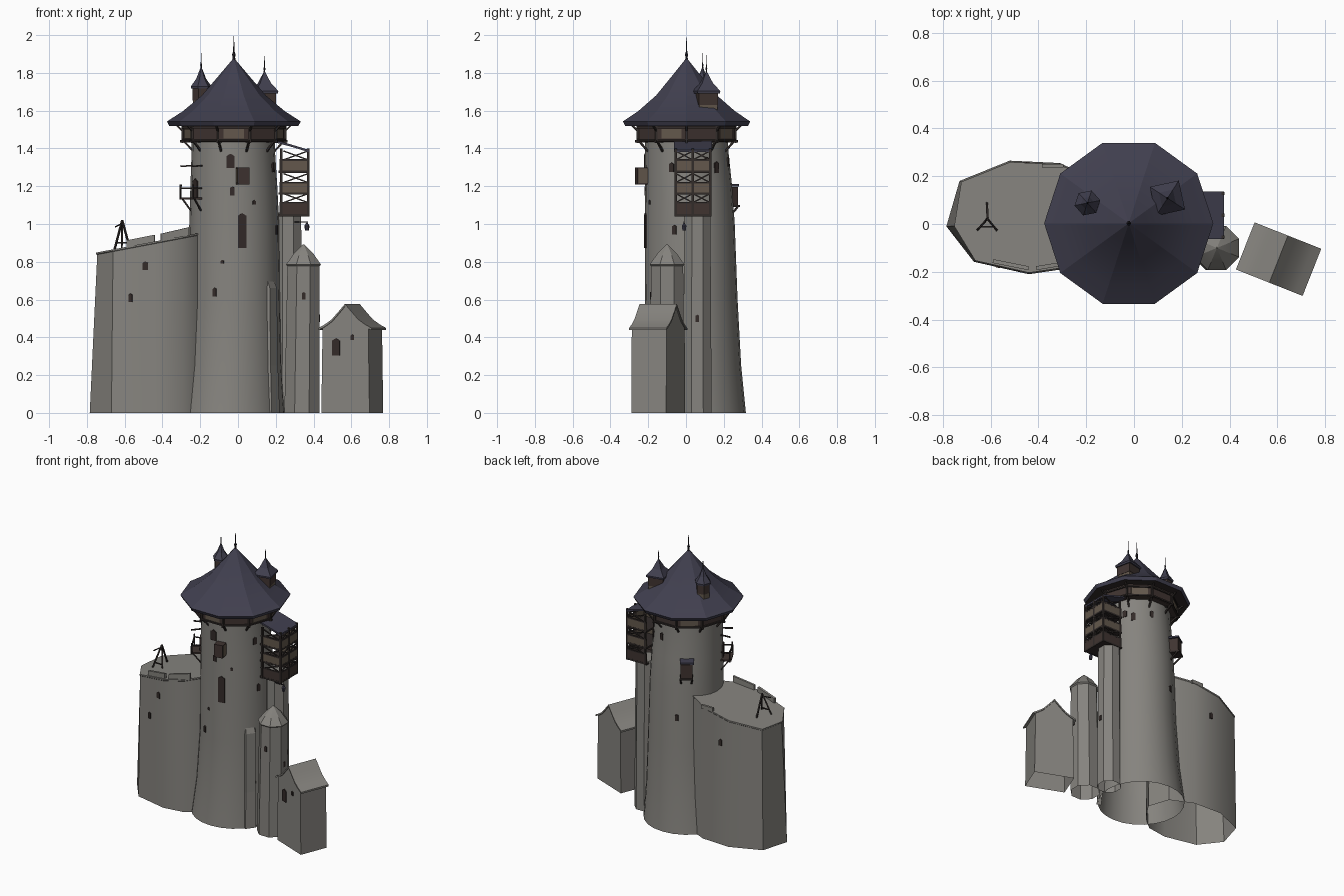
import bpy, bmesh, math
from mathutils import Vector, Matrix

if "Cube" in bpy.data.objects:
    bpy.data.objects.remove(bpy.data.objects["Cube"])

def mat(name, r, g, b):
    m = bpy.data.materials.new(name)
    m.diffuse_color = (r, g, b, 1)
    m.use_nodes = True
    m.node_tree.nodes["Principled BSDF"].inputs["Base Color"].default_value = m.diffuse_color
    return m

STONE = mat("grey stone", .238, .229, .21)
SLATE = mat("blue slate", .052, .05, .078)
DARK = mat("dark timber", .032, .025, .023)
BROWN = mat("brown timber", .05, .034, .03)
PANE = mat("window shadow", .034, .024, .022)
TAN = mat("tan planks", .125, .097, .072)
IRON = mat("dark iron", .02, .018, .024)

def finish(name, bm, m, smooth=None):
    bmesh.ops.recalc_face_normals(bm, faces=bm.faces)
    me = bpy.data.meshes.new(name)
    bm.to_mesh(me)
    bm.free()
    me.materials.append(m)
    ob = bpy.data.objects.new(name, me)
    bpy.context.collection.objects.link(ob)
    if smooth:
        bpy.context.view_layer.objects.active = ob
        ob.select_set(True)
        bpy.ops.object.shade_smooth_by_angle(angle=math.radians(smooth))
        ob.select_set(False)
    return ob

def skin(name, rings, m, smooth=None, bottom=False, top=True):
    """Join rings of points into a tube."""
    bm = bmesh.new()
    vs = [[bm.verts.new(p) for p in ring] for ring in rings]
    n = len(vs[0])
    for a, b in zip(vs, vs[1:]):
        for i in range(n):
            bm.faces.new((a[i], a[(i + 1) % n], b[(i + 1) % n], b[i]))
    if bottom:
        bm.faces.new(vs[0][::-1])
    if top:
        bm.faces.new(vs[-1])
    return finish(name, bm, m, smooth)

def lathe(name, prof, n, m, rot=0, smooth=None, **kw):
    """prof holds (centre x, centre y, radius, z)."""
    rings = [[(cx + r * math.cos(rot + math.tau * i / n), cy + r * math.sin(rot + math.tau * i / n), z)
              for i in range(n)] for cx, cy, r, z in prof]
    return skin(name, rings, m, smooth, **kw)

def prism(name, pts, depth, origin, ang, m, smooth=None):
    """Extrude an (across, up) outline along the outward direction ang."""
    o, out = Vector(origin), Vector((math.cos(ang), math.sin(ang), 0))
    side = Vector((-out.y, out.x, 0))
    rings = [[o + side * u + out * d + Vector((0, 0, v)) for u, v in pts] for d in (-depth / 2, depth / 2)]
    return skin(name, rings, m, smooth, bottom=True)

def box(name, c, size, m, ang=0):
    sx, sy, sz = (s / 2 for s in size)
    return prism(name, [(-sy, -sz), (sy, -sz), (sy, sz), (-sy, sz)], 2 * sx, c, ang, m)

def beam(name, a, b, t, m=DARK):
    a, b = Vector(a), Vector(b)
    bm = bmesh.new()
    M = Matrix.Translation((a + b) / 2) @ (b - a).to_track_quat('Z', 'Y').to_matrix().to_4x4()
    bmesh.ops.create_cube(bm, size=1, matrix=M @ Matrix.Diagonal((t, t, (b - a).length, 1)))
    return finish(name, bm, m)

def opening(name, p, ang, w, h, m=PANE):
    """Pointed window plate."""
    prism(name, [(-w/2, -h/2), (w/2, -h/2), (w/2, h/2 - w*.3), (0, h/2), (-w/2, h/2 - w*.3)], .009, p, math.radians(ang), m)

# main tower
TOWER = [(-.037, .03, .287, 0), (-.028, .03, .262, .25), (-.02, .028, .245, .6), (-.02, .02, .238, 1.0),
         (-.022, .014, .23, 1.2), (-.025, .003, .22, 1.4), (-.025, .003, .22, 1.53)]
lathe("tower", TOWER, 24, STONE, smooth=35)

def on_tower(deg, z, off=0):
    for a, b in zip(TOWER, TOWER[1:]):
        if a[3] <= z <= b[3]:
            t = (z - a[3]) / (b[3] - a[3])
            cx, cy, r = (a[i] + (b[i] - a[i]) * t for i in range(3))
    d = math.radians(deg)
    return Vector((cx + (r + off) * math.cos(d), cy + (r + off) * math.sin(d), z))

for deg, z, w, h in [(-94, 1.335, .042, .075), (-92, 1.175, .024, .048), (-80, .965, .045, .185), (-63, 1.115, .016, .022),
                     (-105, .8, .016, .02), (-115, .64, .02, .045), (43, 1.3, .03, .06), (75, 1.33, .022, .05),
                     (110, .8, .022, .045), (28, 1.33, .03, .05), (-22, 1.3, .025, .05), (-20, .97, .022, .05)]:
    opening("tower_window", on_tower(deg, z), deg, w, h)

# buttress on the front right, following the tower's curve
skin("buttress", [[on_tower(d, z, o) for d, o in ((-47, -.02), (-43, off), (-29, off), (-25, -.02))]
                  for z, off in ((0, .008), (.25, .012), (.66, .014), (.715, -.008))], STONE)

# great roof, ten sided, with finial
CX, CY = -.022, .003
lathe("great_roof", [(CX, CY, r, z) for r, z in
      ((.342, 1.52), (.354, 1.543), (.27, 1.597), (.17, 1.68), (.08, 1.785), (.004, 1.875))], 10, SLATE, smooth=14)
lathe("roof_underside", [(CX, CY, .342, 1.52), (CX, CY, .2, 1.535)], 10, DARK)

def finial(x, y, z0, z1, r):
    h = z1 - z0
    lathe("finial", [(x, y, r, z0), (x, y, r * .6, z0 + h * .2), (x, y, r * .9, z0 + h * .3),
                     (x, y, r * .4, z0 + h * .4), (x, y, .0008, z1)], 6, IRON)

finial(CX, CY, 1.855, 1.995, .011)

# timber gallery ring under the roof
lathe("gallery_wall", [(CX, CY, .23, 1.435), (CX, CY, .268, 1.437), (CX, CY, .268, 1.535)], 10, BROWN, top=False)
for z in (1.44, 1.505):
    lathe("gallery_rail", [(CX, CY, .262, z), (CX, CY, .278, z), (CX, CY, .278, z + .01), (CX, CY, .262, z + .01)], 10, DARK, top=False)
for i in range(10):
    a = math.radians(36 * i)
    P = lambda r, z, a=a: (CX + r * math.cos(a), CY + r * math.sin(a), z)
    beam("gallery_bracket", P(.215, 1.385), P(.27, 1.445), .01)
    beam("gallery_joist", P(.2, 1.438), P(.285, 1.438), .011)
    beam("gallery_post", P(.272, 1.43), P(.272, 1.535), .012)
    beam("eave_strut", P(.27, 1.49), P(.305, 1.525), .009)
    if i % 2:
        box("gallery_panel", (CX + .255 * math.cos(a + .314), CY + .255 * math.sin(a + .314), 1.477),
            (.008, .11, .05), TAN, a + .314)

# roof turrets: six-sided on the left, square on the right
for x, y, n, r, rot, zb, ze, za, zt in [(-.195, .088, 6, .044, .2, 1.6, 1.725, 1.83, 1.905),
                                        (.14, .108, 4, .07, 1.0, 1.57, 1.70, 1.805, 1.9)]:
    lathe("turret_base", [(x, y, r, zb), (x, y, r, ze - .065)], n, TAN, rot)
    lathe("turret_room", [(x, y, r * 1.05, ze - .07), (x, y, r * 1.05, ze + .01)], n, BROWN, rot, bottom=True)
    lathe("turret_roof", [(x, y, r * q, z) for q, z in ((1.22, ze - .008), (1.25, ze + .004), (.6, ze + .045), (.06, za))],
          n, SLATE, rot, bottom=True)
    finial(x, y, za - .015, zt, .006)

# left bastion with sloping top
BASE = [(-.785, -.01), (-.73, .18), (-.52, .265), (-.31, .255), (-.15, .18), (-.1, .03), (-.2, -.115),
        (-.29, -.188), (-.44, -.21), (-.67, -.158)][::-1]
def ring(s, dz=None, left=-.745):
    """Outline of the bastion, scaled about its middle; the top leans in on the left."""
    if dz is None:
        return [(x, y, 0) for x, y in BASE]
    pts = [(max(left, -.43 + (x + .43) * s), .03 + (y - .03) * s) for x, y in BASE]
    return [(x, y, .845 + .19 * (x + .75) + dz) for x, y in pts]
skin("bastion", [ring(1), ring(.965, -.005)], STONE, smooth=32, top=False)
skin("bastion_top", [ring(.965, -.008), ring(.975, -.005, -.752), ring(.975, .004, -.752)], STONE)
for x0, y0, x1, y1, z0, z1 in [(-.59, -.155, -.44, -.185, .87, .9), (-.41, -.185, -.26, -.16, .905, .94)]:
    w = math.hypot(x1 - x0, y1 - y0) / 2
    prism("parapet", [(-w, z0), (w, z1), (w, z1 + .043), (-w, z0 + .043)], .016,
          ((x0 + x1) / 2, (y0 + y1) / 2, 0), math.atan2(y1 - y0, x1 - x0) - math.pi / 2, STONE)
box("parapet_back", (-.34, .243, .93), (.09, .015, .025), STONE)
for x, y, z, a, w in [(-.57, -.178, .61, -103, .02), (-.49, -.192, .78, -103, .028), (-.355, -.185, .76, -82, .024), (-.45, .257, .72, 92, .025)]:
    opening("bastion_window", (x, y, z), a, w, .045)

# tripod hoist on the bastion
apex = (-.613, .022, 1.02)
for foot in [(-.655, -.025, .86), (-.575, -.025, .88), (-.615, .088, .87)]:
    beam("hoist_leg", apex, foot, .009)
beam("hoist_bar", (-.642, -.012, .9), (-.588, -.012, .9), .007)
beam("hoist_arm", (-.61, .03, 1.005), (-.65, -.02, .985), .006)

# stair shaft and its hanging timber gallery
lathe("stair_shaft", [(.265, .06, .082, 0), (.265, .06, .075, 1.06)], 8, STONE, math.pi / 8)
opening("shaft_window", (.338, .06, .5), 0, .02, .04)
X0, X1, Y0, Y1 = .22, .372, -.055, .128
XM, YM = (X0 + X1) / 2, (Y0 + Y1) / 2
for z, h, m in [(1.08, .066, BROWN), (1.19, .058, TAN), (1.308, .062, TAN)]:
    box("floor", (XM, YM, z - h / 2), (X1 - X0 + .01, Y1 - Y0 + .01, .012), DARK)
    lo, hi = z + h / 2, z + h / 2 + .048
    for y in (Y0, Y1):
        box("side_panel", (XM, y, z), (X1 - X0, .008, h), m)
        beam("brace", (X0 + .02, y, lo), (X1, y, hi), .007)
        beam("brace", (X0 + .02, y, hi), (X1, y, lo), .007)
        beam("rail", (X0, y, lo), (X1, y, lo), .009)
    box("end_panel", (X1, YM, z), (.008, Y1 - Y0, h), m)
    beam("rail", (X1, Y0, lo), (X1, Y1, lo), .009)
    for ya, yb in ((Y0, YM), (YM, Y1)):
        beam("brace", (X1, ya, lo), (X1, yb, hi), .007)
        beam("brace", (X1, ya, hi), (X1, yb, lo), .007)
for x, y in [(X1, Y0), (X1, Y1), (X1, YM), (.23, Y0), (.23, Y1)]:
    beam("hoarding_post", (x, y, 1.04), (x, y, 1.4), .013)
prism("hoarding_roof", [(.022, 1.38), (.022, 1.392), (-.07, 1.42), (-.17, 1.448), (-.17, 1.435), (-.07, 1.408)],
      .2, (.355, YM, 0), -math.pi / 2, SLATE)

# small lantern beside the shaft
beam("lantern_arm", (.3, -.01, 1.01), (.37, -.01, 1.01), .006, IRON)
lathe("lantern", [(.365, -.01, .01, .965), (.365, -.01, .014, .99), (.365, -.01, .002, 1.008)], 6, SLATE, bottom=True)

# eight-sided stair turret
lathe("stair_turret", [(.338, -.1, .1, 0), (.347, -.1, .092, .785)], 8, STONE, math.pi / 8)
lathe("stair_turret_cap", [(.347, -.1, r, z) for r, z in ((.09, .775), (.1, .785), (.055, .845), (.003, .892))], 8, STONE,
      math.pi / 8, smooth=24)
opening("stair_window", (.348, -.187, .62), -90, .018, .04)
opening("stair_window", (.43, -.1, .5), 0, .018, .04)

# gabled house
HA = math.radians(-21.6 - 90)
hc = Vector((.605, -.147, 0))
slope = [(-.15, .45), (-.115, .468), (-.075, .495), (-.035, .538), (0, .577), (.035, .538), (.075, .495), (.115, .468), (.15, .45)]
house = prism("house", [(-.137, 0), (.137, 0), (.13, .455), (.075, .49), (.035, .532), (0, .57), (-.035, .532), (-.075, .49), (-.13, .455)],
              .198, hc, HA, STONE)
bm = bmesh.new()
bm.from_mesh(house.data)
bmesh.ops.delete(bm, geom=[f for f in bm.faces if f.calc_center_median().z < .001], context='FACES_ONLY')
bm.to_mesh(house.data)
bm.free()
prism("house_roof", slope + [(u, v - .012) for u, v in slope[::-1]], .212, hc, HA, STONE, smooth=30)
out, side = Vector((math.cos(HA), math.sin(HA), 0)), Vector((-math.sin(HA), math.cos(HA), 0))
for u, z, w, h in [(-.053, .35, .045, .09), (.04, .4, .02, .03)]:
    opening("house_window", hc + out * .1 + side * u + Vector((0, 0, z)), math.degrees(HA), w, h)

# bay on the front and roofed bay on the back
F = math.radians(-79)
box("front_bay", on_tower(-79, 1.255, .025), (.055, .06, .09), BROWN, F)
box("front_bay_side", on_tower(-79, 1.255, .02), (.05, .064, .075), TAN, F)
A = math.radians(124)
box("back_bay", on_tower(124, 1.145, .02), (.07, .075, .1), BROWN, A)
box("back_bay_sill", on_tower(124, 1.095, .022), (.08, .085, .012), DARK, A)
box("back_bay_roof", on_tower(124, 1.205, .02), (.085, .09, .012), SLATE, A)
for d in (116, 132):
    beam("back_bay_strut", on_tower(d, 1.04), on_tower(d, 1.09, .05), .009)

# open balcony on the left
B = math.radians(208)
box("balcony_floor", on_tower(208, 1.135, .025), (.07, .12, .01), BROWN, B)
for d in (194, 222):
    beam("balcony_post", on_tower(d, 1.13, .06), on_tower(d, 1.21, .06), .008)
    beam("balcony_strut", on_tower(d, 1.07), on_tower(d, 1.135, .05), .008)
    beam("balcony_side_rail", on_tower(d, 1.19), on_tower(d, 1.19, .06), .007)
    beam("awning_beam", on_tower(d, 1.31, -.01), on_tower(d, 1.305, .065), .008)
beam("balcony_rail", on_tower(194, 1.19, .06), on_tower(222, 1.19, .06), .008)
opening("balcony_door", on_tower(208, 1.19), 208, .05, .1)
